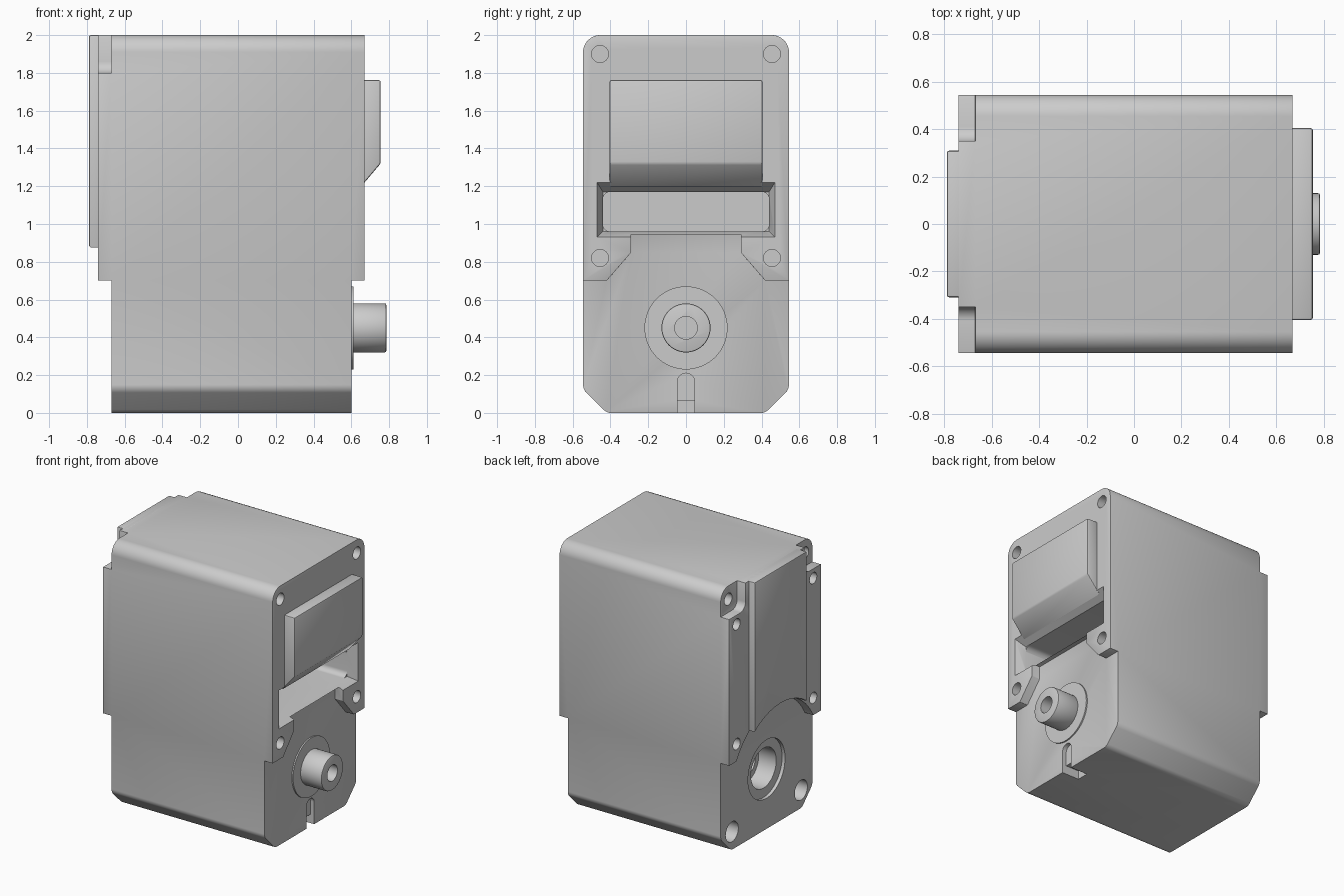
import bpy, bmesh, math
from mathutils import Vector

if "Cube" in bpy.data.objects:
    bpy.data.objects.remove(bpy.data.objects["Cube"])

# One grey material
grey = bpy.data.materials.new("plain grey")
grey.use_nodes = True
colour = (0.6, 0.6, 0.6, 1)
grey.diffuse_color = colour
grey.node_tree.nodes["Principled BSDF"].inputs["Base Color"].default_value = colour


def rounded(corners, steps=8):
    """Outline from (y, z, radius) corners, each rounded by an arc."""
    pts = []
    for i, (y, z, r) in enumerate(corners):
        p = Vector((y, z))
        if r == 0:
            pts.append(p)
            continue
        a = (Vector(corners[i - 1][:2]) - p).normalized()
        b = (Vector(corners[(i + 1) % len(corners)][:2]) - p).normalized()
        half = a.angle(b) / 2
        centre = p + (a + b).normalized() * (r / math.sin(half))
        u = p + a * (r / math.tan(half)) - centre
        v = p + b * (r / math.tan(half)) - centre
        pts += [centre + u.lerp(v, k / steps).normalized() * r for k in range(steps + 1)]
    return pts


def box(y0, y1, z0, z1, r=0):
    return rounded([(y0, z0, r), (y1, z0, r), (y1, z1, r), (y0, z1, r)])


def circle(y, z, r, n=48):
    return [(y + r * math.cos(k * math.tau / n), z + r * math.sin(k * math.tau / n)) for k in range(n)]


def prism(name, pts, x0, x1, end_pts=None):
    """Extrude a (y, z) outline along x, optionally to a second outline."""
    bm = bmesh.new()
    a = [bm.verts.new((x0, p[0], p[1])) for p in pts]
    b = [bm.verts.new((x1, p[0], p[1])) for p in (end_pts or pts)]
    bm.faces.new(a)
    bm.faces.new(b)
    for i in range(len(a)):
        bm.faces.new((a[i - 1], a[i], b[i], b[i - 1]))
    bmesh.ops.recalc_face_normals(bm, faces=bm.faces)
    mesh = bpy.data.meshes.new(name)
    bm.to_mesh(mesh)
    bm.free()
    mesh.materials.append(grey)
    ob = bpy.data.objects.new(name, mesh)
    bpy.context.collection.objects.link(ob)
    return ob


def bake(ob):
    bpy.context.view_layer.update()
    deps = bpy.context.evaluated_depsgraph_get()
    mesh = bpy.data.meshes.new_from_object(ob.evaluated_get(deps))
    ob.modifiers.clear()
    ob.data = mesh


def cut(ob, *cutters):
    for c in cutters:
        m = ob.modifiers.new("cut", "BOOLEAN")
        m.operation, m.solver, m.object = "DIFFERENCE", "EXACT", c
        bake(ob)
        bpy.data.objects.remove(c)


def bevel(ob, width=0.01):
    m = ob.modifiers.new("edge", "BEVEL")
    m.width, m.segments, m.limit_method = width, 2, "ANGLE"
    m.angle_limit = math.radians(35)
    bake(ob)


def hole(y, z, r, x0, x1):
    return prism("cutter", circle(y, z, r), x0, x1)


SHAFT_Z = 0.45
ARC = 0.52

# Housing: rounded top, chamfered bottom, with upper flanges at both ends
outline = rounded([(-0.42, 0, 0.06), (0.42, 0, 0.06), (0.545, 0.125, 0.06), (0.545, 2, 0.09),
                   (-0.545, 2, 0.09), (-0.545, 0.125, 0.06)])
housing = prism("housing", outline, -0.74, 0.67)
lower_half = [(0.29, 0.945), (0.29, 0.85), (0.42, 0.7), (0.7, 0.7), (0.7, -0.1)]
lower = lower_half + [(-y, z) for y, z in reversed(lower_half)]
cut(housing,
    prism("cutter", lower, 0.602, 0.9),
    prism("cutter", box(-0.7, 0.7, -0.1, 0.7), -0.9, -0.67),
    hole(0, SHAFT_Z, ARC, -0.9, -0.67))
for s in (-1, 1):
    y0, y1 = sorted((s * 0.35, s * 0.7))
    cut(housing, prism("cutter", box(y0, y1, 1.8, 2.2, 0.06), -0.9, -0.67))
bevel(housing)

# Connector window: flared mouth and inner pocket
cut(housing,
    prism("cutter", box(-0.44, 0.44, 0.96, 1.17), 0.6, 0.672, box(-0.472, 0.472, 0.93, 1.222)),
    prism("cutter", box(-0.44, 0.44, 0.96, 1.17, 0.04), 0.3, 0.65))

# Screw holes
for s in (-1, 1):
    for z in (0.82, 1.9):
        cut(housing, hole(s * 0.455, z, 0.045, 0.55, 0.8))
    for z in (0.83, 1.73):
        cut(housing, hole(s * 0.455, z, 0.042, -0.9, -0.6))
    cut(housing, hole(s * 0.455, 1.9, 0.045, -0.9, -0.55),
        hole(s * 0.41, 0.135, 0.075, -0.9, -0.57))

# Bearing seat in the back end, slot at the foot of the shaft end
cut(housing, hole(0, SHAFT_Z, 0.22, -0.9, -0.645), hole(0, SHAFT_Z, 0.15, -0.9, -0.5),
    hole(0, SHAFT_Z, 0.11, -0.9, -0.4),
    prism("cutter", rounded([(-0.045, -0.1, 0), (0.045, -0.1, 0), (0.045, 0.21, 0.044),
                             (-0.045, 0.21, 0.044)]), 0.57, 0.8),
    prism("cutter", box(-0.045, 0.045, -0.1, 0.065), 0.46, 0.8))

# Raised cover over the window, with a sloping underside
cover = prism("window_cover", box(-0.405, 0.405, 1.19, 1.762), 0.645, 0.755,
              box(-0.405, 0.405, 1.32, 1.762))
bevel(cover)

# Raised back panel with an arched lower edge
panel = prism("back_panel", box(-0.31, 0.31, 0.7, 2), -0.79, -0.7)
cut(panel, hole(0, SHAFT_Z, ARC + 0.005, -0.9, -0.5))
bevel(panel)

# Output shaft and its collar
collar = prism("shaft_collar", circle(0, SHAFT_Z, 0.22, 64), 0.58, 0.612)
shaft = prism("output_shaft", circle(0, SHAFT_Z, 0.13), 0.59, 0.785)
bevel(shaft, 0.008)
cut(shaft, hole(0, SHAFT_Z, 0.06, 0.65, 0.9))

# Smooth curved surfaces, keep edges sharp
for ob in bpy.context.view_layer.objects:
    ob.select_set(False)
for ob in (housing, cover, panel, collar, shaft):
    ob.select_set(True)
bpy.context.view_layer.objects.active = housing
bpy.ops.object.shade_smooth_by_angle(angle=math.radians(30))
